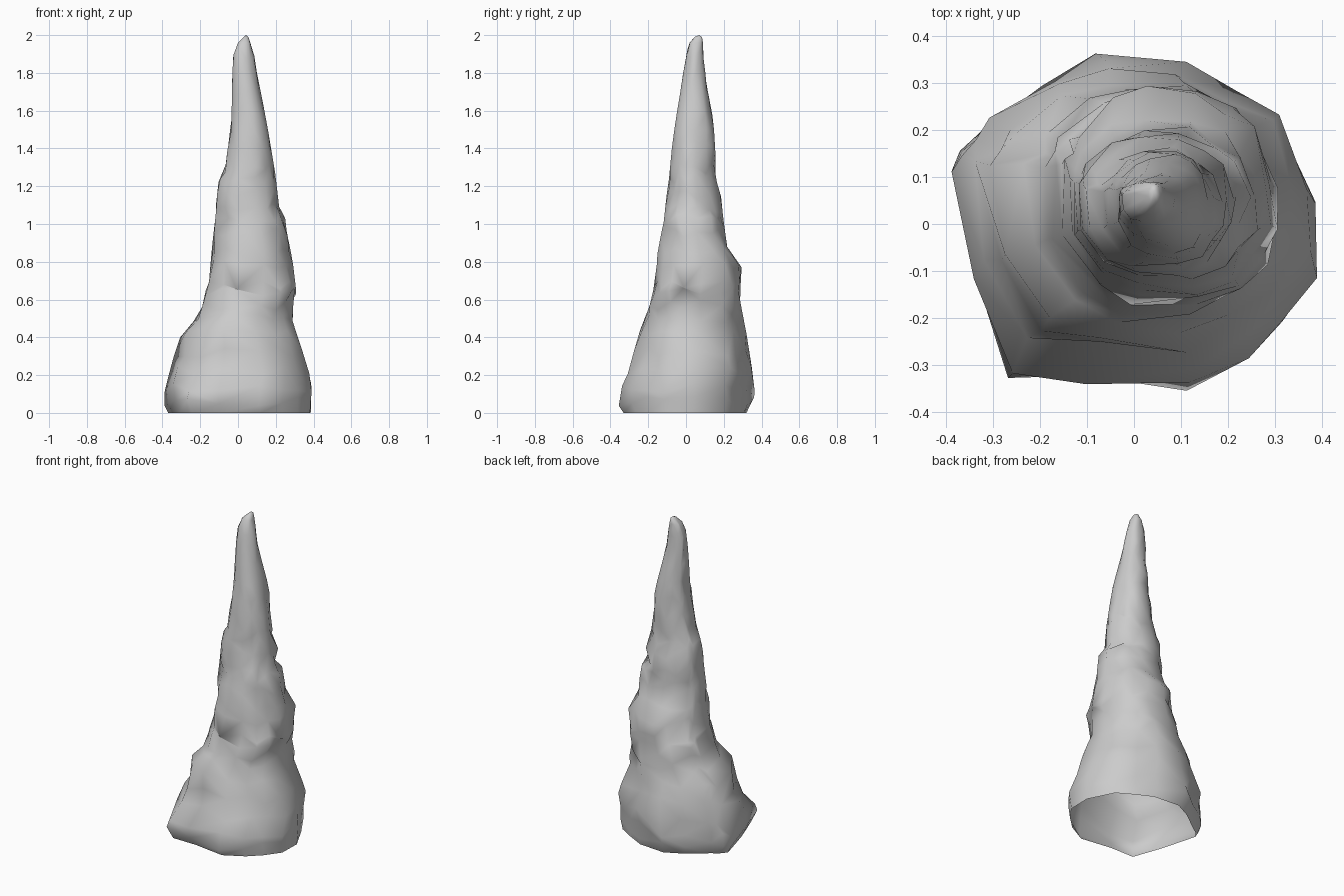
import bpy, bmesh, math, random
from mathutils import Vector

if "Cube" in bpy.data.objects:
    bpy.data.objects.remove(bpy.data.objects["Cube"])

random.seed(11)

# Foot outline seen from above (counter-clockwise)
FOOT = [(.395, .05), (.31, .23), (.21, .29), (.10, .355), (-.08, .37), (-.19, .31),
        (-.32, .21), (-.37, .17), (-.40, .13), (-.335, -.12), (-.27, -.335), (-.10, -.335),
        (.115, -.37), (.24, -.29), (.32, -.21), (.395, -.11)]

# Silhouettes: height, low side, high side
FRONT = [(0, -.37, .385), (.06, -.40, .385), (.15, -.38, .395), (.3, -.34, .35),
         (.42, -.30, .31), (.5, -.22, .285), (.55, -.19, .29), (.64, -.19, .31),
         (.67, -.155, .305), (.8, -.145, .29), (.95, -.13, .26), (1.03, -.12, .25),
         (1.07, -.12, .22), (1.25, -.10, .20), (1.28, -.07, .195), (1.4, -.055, .175),
         (1.55, -.035, .15), (1.8, -.03, .10), (1.9, -.025, .085), (1.96, 0, .065), (1.99, .03, .055)]
SIDE = [(0, -.33, .32), (.06, -.37, .355), (.1, -.36, .365), (.2, -.31, .355),
        (.42, -.25, .32), (.6, -.18, .285), (.78, -.155, .295), (.86, -.15, .22),
        (1.05, -.11, .195), (1.15, -.11, .185), (1.18, -.09, .18), (1.24, -.09, .155),
        (1.4, -.075, .155), (1.55, -.055, .145), (1.7, -.03, .115), (1.9, 0, .09),
        (1.96, .02, .09), (1.99, .045, .085)]
LEVELS = [0, .06, .13, .22, .32, .42, .5, .57, .64, .68, .78, .86, .95, 1.03, 1.08,
          1.16, 1.24, 1.29, 1.4, 1.5, 1.6, 1.7, 1.8, 1.9, 1.96, 1.99]


def place(table, z, t):
    """Position at fraction t between the two silhouette sides at height z."""
    for a, b in zip(table, table[1:]):
        if z <= b[0]:
            break
    s = min(1, (z - a[0]) / (b[0] - a[0]))
    low, high = (a[i] + (b[i] - a[i]) * s for i in (1, 2))
    return low + (high - low) * t


def unit(values):
    a, b = min(values), max(values)
    return [(v - a) / (b - a) for v in values]


# Lumpy tapering spire, open underneath
bm = bmesh.new()
rings = []
for z in LEVELS:
    round_mix = min(1, max(0, (z - .1) / .45))
    lump = .012 if z < .1 else .06
    shape = []
    for x, y in FOOT:
        a = math.atan2(y, x)
        p = Vector((x / .4, y / .37)).lerp(Vector((math.cos(a), math.sin(a))), round_mix)
        shape.append(p * (1 + random.uniform(-lump, lump)))
    dz = 0 if z < .05 or z > 1.9 else .026
    ring = []
    for u, v in zip(unit([p.x for p in shape]), unit([p.y for p in shape])):
        h = z + random.uniform(-dz, dz)
        ring.append(bm.verts.new((place(FRONT, h, u), place(SIDE, h, v), h)))
    rings.append(ring)

n = len(FOOT)
for low, high in zip(rings, rings[1:]):
    for i in range(n):
        a, b, c, d = low[i], low[(i + 1) % n], high[(i + 1) % n], high[i]
        if random.random() < .5:
            bm.faces.new((a, b, c))
            bm.faces.new((a, c, d))
        else:
            bm.faces.new((a, b, d))
            bm.faces.new((b, c, d))

# Tip
tip = bm.verts.new((.042, .07, 2))
for i in range(n):
    bm.faces.new((rings[-1][i], rings[-1][(i + 1) % n], tip))

mesh = bpy.data.meshes.new("stalagmite")
bm.to_mesh(mesh)
bm.free()
mesh.shade_smooth()
spire = bpy.data.objects.new("stalagmite", mesh)
bpy.context.collection.objects.link(spire)
